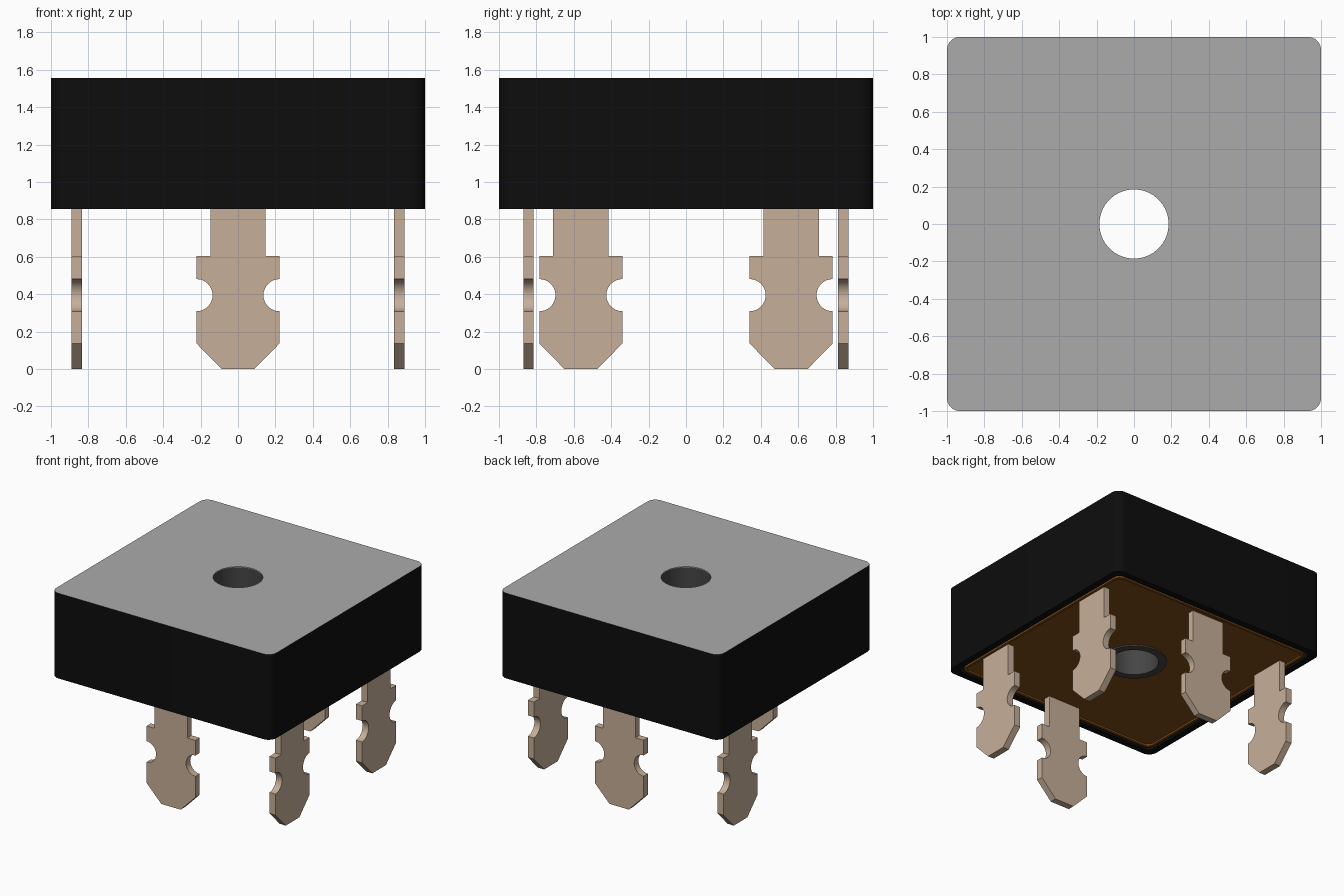
import bpy, bmesh, math

cube = bpy.data.objects.get("Cube")
if cube:
    bpy.data.objects.remove(cube, do_unlink=True)


def make_material(name, rgb, roughness=0.6):
    m = bpy.data.materials.new(name)
    m.use_nodes = True
    m.diffuse_color = (*rgb, 1)
    bsdf = m.node_tree.nodes["Principled BSDF"]
    bsdf.inputs["Base Color"].default_value = (*rgb, 1)
    bsdf.inputs["Roughness"].default_value = roughness
    return m


BLACK = make_material("black plastic", (0.004, 0.004, 0.004))
GREY = make_material("grey metal", (0.41, 0.41, 0.41))
DARK = make_material("dark grey bushing", (0.06, 0.06, 0.06))
RESIN = make_material("brown resin", (0.22, 0.075, 0.009))
PIN = make_material("tan metal", (0.57, 0.43, 0.32))

STEPS = 12  # points per quarter of every ring


def circle(r, z):
    n = 4 * STEPS
    return [(r * math.cos((i + 0.5) * math.tau / n),
             r * math.sin((i + 0.5) * math.tau / n), z) for i in range(n)]


def rounded_square(half, radius, z):
    pts = []
    for k in range(4):
        mid = math.radians(45 + 90 * k)
        cx = math.copysign(half - radius, math.cos(mid))
        cy = math.copysign(half - radius, math.sin(mid))
        for i in range(STEPS):
            a = math.radians(90 * (k + i / (STEPS - 1)))
            pts.append((cx + radius * math.cos(a), cy + radius * math.sin(a), z))
    return pts


def finish(name, bm, materials):
    bmesh.ops.recalc_face_normals(bm, faces=bm.faces[:])
    mesh = bpy.data.meshes.new(name)
    bm.to_mesh(mesh)
    bm.free()
    for m in materials:
        mesh.materials.append(m)
    obj = bpy.data.objects.new(name, mesh)
    bpy.context.collection.objects.link(obj)
    bpy.ops.object.select_all(action='DESELECT')
    obj.select_set(True)
    bpy.context.view_layer.objects.active = obj
    bpy.ops.object.shade_smooth_by_angle(angle=math.radians(30))
    return obj


def ring_solid(name, rings, materials, bands=None):
    """Join the rings in order, and the last to the first, into a solid with a hole."""
    bm = bmesh.new()
    loops = [[bm.verts.new(p) for p in ring] for ring in rings]
    n = 4 * STEPS
    for b, loop in enumerate(loops):
        nxt = loops[(b + 1) % len(loops)]
        for i in range(n):
            j = (i + 1) % n
            f = bm.faces.new((loop[i], loop[j], nxt[j], nxt[i]))
            f.material_index = bands[b] if bands else 0
    return finish(name, bm, materials)


BOTTOM, TOP, FLOOR = 0.855, 1.555, 0.93
HOLE, SLEEVE = 0.185, 0.245

# Case: open-bottomed block with a grey top face
ring_solid("case", [
    rounded_square(1.0, 0.07, BOTTOM),
    rounded_square(1.0, 0.07, TOP),
    circle(HOLE, TOP),
    circle(HOLE, TOP - 0.006),
    circle(SLEEVE, TOP - 0.006),
    circle(SLEEVE, FLOOR),
    rounded_square(0.945, 0.05, FLOOR),
    rounded_square(0.945, 0.05, BOTTOM),
], [BLACK, GREY], [0, 1, 1, 0, 0, 0, 0, 0])

# Bushing lining the mounting hole
ring_solid("hole_bushing", [
    circle(HOLE, 0.86), circle(HOLE, TOP - 0.006),
    circle(SLEEVE, TOP - 0.006), circle(SLEEVE, 0.86),
], [DARK])

# Resin filling with a slim raised rim
ring_solid("resin_filling", [
    circle(SLEEVE, FLOOR), circle(SLEEVE, 0.872),
    rounded_square(0.905, 0.05, 0.872),
    rounded_square(0.905, 0.05, 0.858),
    rounded_square(0.925, 0.06, 0.858),
    rounded_square(0.925, 0.06, FLOOR),
], [RESIN])

# Terminal blade outline: pointed tip, round side notches, narrow neck
NOTCH_Z, NOTCH_R, WIDE = 0.395, 0.086, 0.222
half = [(0.088, 0), (WIDE, 0.137)]
for i in range(17):
    a = math.radians(-90 - 180 * i / 16)
    half.append((WIDE + NOTCH_R * math.cos(a), NOTCH_Z + NOTCH_R * math.sin(a)))
half += [(WIDE, 0.605), (0.148, 0.605), (0.148, 0.92)]
outline = half + [(-x, z) for x, z in reversed(half)]


def terminal(name, x, y, turned):
    bm = bmesh.new()
    face = bm.faces.new([bm.verts.new((u, -0.0275, z)) for u, z in outline])
    out = bmesh.ops.extrude_face_region(bm, geom=[face])
    verts = [v for v in out["geom"] if isinstance(v, bmesh.types.BMVert)]
    bmesh.ops.translate(bm, verts=verts, vec=(0, 0.055, 0))
    obj = finish(name, bm, [PIN])
    obj.location = (x, y, 0)
    obj.rotation_euler.z = math.pi / 2 if turned else 0


# Five terminals, leaving one corner empty
terminal("front_terminal", 0, -0.842, False)
terminal("back_terminal", 0, 0.84, False)
terminal("left_front_terminal", 0.862, -0.562, True)
terminal("left_back_terminal", 0.862, 0.562, True)
terminal("right_back_terminal", -0.862, 0.562, True)
